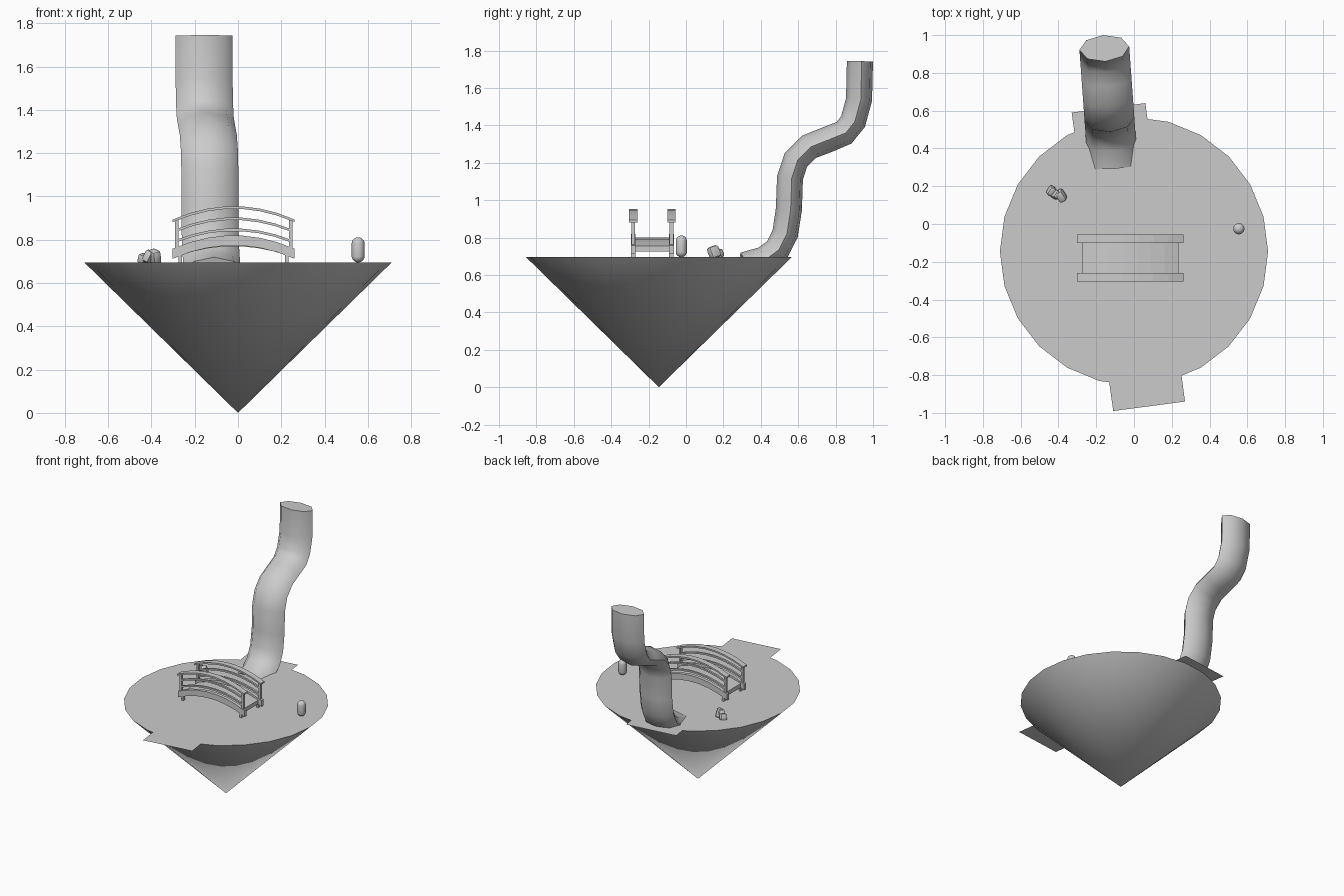
import bpy, bmesh, math
from mathutils import Vector, Euler

if "Cube" in bpy.data.objects:
    bpy.data.objects.remove(bpy.data.objects["Cube"])

GROUND = 0.695


def finish(name, bm, smooth=None):
    bmesh.ops.recalc_face_normals(bm, faces=bm.faces)
    me = bpy.data.meshes.new(name)
    bm.to_mesh(me)
    bm.free()
    ob = bpy.data.objects.new(name, me)
    bpy.context.collection.objects.link(ob)
    if smooth:
        bpy.ops.object.select_all(action='DESELECT')
        ob.select_set(True)
        bpy.context.view_layer.objects.active = ob
        bpy.ops.object.shade_smooth_by_angle(angle=math.radians(smooth))
    return ob


def loft(bm, rings):
    """Skin closed rings of points and cap both ends."""
    vs = [[bm.verts.new(p) for p in r] for r in rings]
    n = len(vs[0])
    for a, b in zip(vs, vs[1:]):
        for i in range(n):
            bm.faces.new((a[i], a[(i + 1) % n], b[(i + 1) % n], b[i]))
    bm.faces.new(vs[0])
    bm.faces.new(vs[-1])


def box(name, x, y, z):
    bm = bmesh.new()
    loft(bm, [[(x[i], y[j], h) for i, j in ((0, 0), (1, 0), (1, 1), (0, 1))] for h in z])
    return finish(name, bm)


# floating island: inverted cone
bm = bmesh.new()
bmesh.ops.create_cone(bm, cap_ends=True, segments=24, radius1=0, radius2=0.71, depth=GROUND)
bmesh.ops.remove_doubles(bm, verts=bm.verts, dist=1e-4)
island = finish("island", bm, 40)
island.location = (0, -0.145, GROUND / 2)

# river: flat strip across the island
bm = bmesh.new()
bm.faces.new([bm.verts.new((x, y, GROUND + 0.004)) for x, y in
              ((-0.11, -0.99), (0.27, -0.94), (0.06, 0.64), (-0.33, 0.59))])
finish("river", bm)

# waterfall: flattened octagon swept along an S-shaped path (y, z)
path = [(0.31, 0.652), (0.417, 0.683), (0.487, 0.735), (0.53, 0.82), (0.55, 0.95),
        (0.556, 1.12), (0.588, 1.216), (0.658, 1.285), (0.754, 1.323), (0.845, 1.36),
        (0.893, 1.42), (0.925, 1.537), (0.93, 1.743)]
pts = [Vector((-0.09 - 0.072 * y, y, z)) for y, z in path]
side = Vector((1, 0.072, 0)).normalized()
rings = []
for i, p in enumerate(pts):
    t = (pts[min(i + 1, len(pts) - 1)] - pts[max(i - 1, 0)]).normalized()
    up = side.cross(t).normalized()
    rings.append([p + side * 0.132 * math.cos(a) + up * 0.07 * math.sin(a)
                  for a in (k * math.pi / 4 for k in range(8))])
bm = bmesh.new()
loft(bm, rings)
finish("waterfall", bm, 50)

# bridge: arched bars made of a rectangular section
BX, BY = -0.02, -0.18


def arch(name, half, y0, y1, top, thick, rise=0.062, segs=7):
    bm = bmesh.new()
    rings = []
    for i in range(segs + 1):
        u = -1 + 2 * i / segs
        z = top - rise * u * u
        x = BX + half * u
        rings.append([(x, y0, z), (x, y1, z), (x, y1, z - thick), (x, y0, z - thick)])
    loft(bm, rings)
    finish(name, bm)


arch("bridge_deck", 0.255, BY - 0.1, BY + 0.1, 0.80, 0.03, 0.045)
for s, label in ((-1, "front"), (1, "back")):
    c = BY + s * 0.102
    arch(label + "_handrail", 0.282, c - 0.022, c + 0.022, 0.955, 0.012)
    arch(label + "_upper_rail", 0.265, c - 0.007, c + 0.007, 0.903, 0.012, 0.054)
    arch(label + "_lower_rail", 0.265, c - 0.007, c + 0.007, 0.852, 0.012, 0.052)
    arch(label + "_beam", 0.282, c - 0.013, c + 0.013, 0.82, 0.046)
    for e, end in ((-1, "left"), (1, "right")):
        x = BX + e * 0.263
        box(f"{label}_{end}_post", (x - 0.008, x + 0.008), (c - 0.01, c + 0.01), (0.74, 0.893))
        x = BX + e * 0.246
        box(f"{label}_{end}_leg", (x - 0.008, x + 0.008), (c - 0.012, c + 0.012), (GROUND, 0.75))

# capsule figure standing on the right
bm = bmesh.new()
bmesh.ops.create_uvsphere(bm, u_segments=20, v_segments=13, radius=0.03)
for v in bm.verts:
    v.co.z += 0.03 if v.co.z > 0 else -0.026
capsule = finish("capsule", bm, 40)
capsule.location = (0.555, -0.025, GROUND + 0.056)

# small pile of rounded stones on the left
for i, (loc, size, tilt) in enumerate((
        ((-0.438, 0.175, 0.713), (0.036, 0.05, 0.045), (10, 20, -30)),
        ((-0.412, 0.155, 0.722), (0.038, 0.045, 0.058), (-10, 25, -35)),
        ((-0.386, 0.15, 0.722), (0.042, 0.062, 0.065), (15, -15, 30)))):
    bm = bmesh.new()
    bmesh.ops.create_cube(bm, size=1)
    bmesh.ops.bevel(bm, geom=bm.edges[:], offset=0.24, segments=2, profile=0.5, affect='EDGES')
    for v in bm.verts:
        v.co = Vector(a * b for a, b in zip(v.co, size))
    stone = finish(f"stone_{i + 1}", bm, 40)
    stone.location = loc
    stone.rotation_euler = Euler([math.radians(a) for a in tilt])
